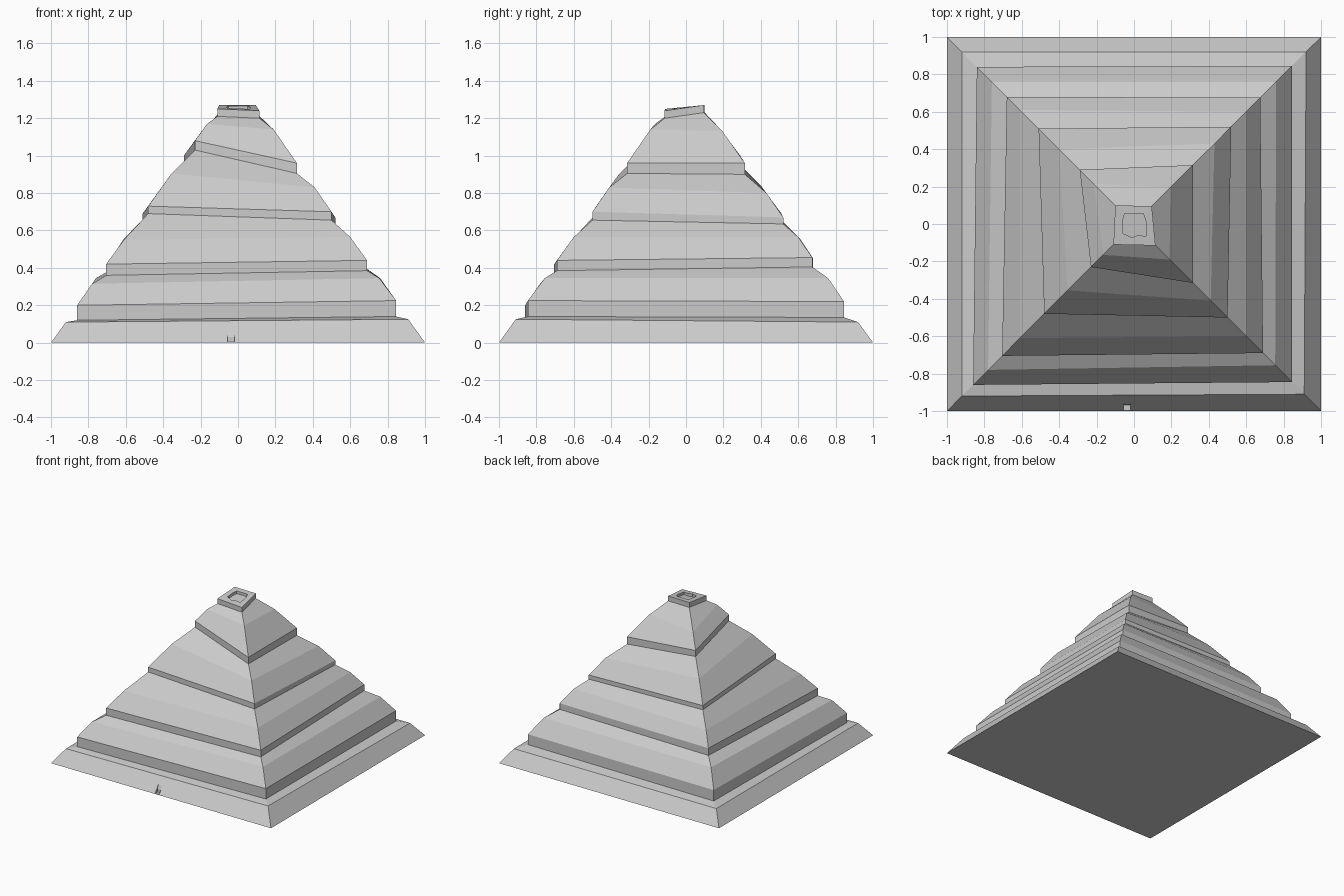
import bpy, bmesh

if "Cube" in bpy.data.objects:
    bpy.data.objects.remove(bpy.data.objects["Cube"])

SIGNS = [(-1, -1), (1, -1), (1, 1), (-1, 1)]  # front-left, front-right, back-right, back-left

# Each ring: distance from the axis per corner, height per corner
RINGS = [
    ((1, 1, 1, 1), (0, 0, 0, 0)),
    ((.92, .91, .92, .92), (.11, .125, .11, .11)),
    ((.86, .845, .845, .84), (.12, .14, .135, .12)),
    ((.86, .845, .845, .84), (.20, .225, .22, .21)),
    ((.78, .755, .76, .76), (.315, .345, .345, .345)),
    ((.705, .69, .675, .68), (.36, .385, .405, .39)),
    ((.705, .69, .675, .68), (.42, .44, .455, .45)),
    ((.61, .60, .60, .61), (.55, .565, .565, .555)),
    ((.48, .50, .52, .51), (.69, .655, .635, .655)),
    ((.48, .50, .52, .51), (.73, .70, .67, .69)),
    ((.355, .41, .43, .40), (.905, .83, .80, .84)),
    ((.23, .315, .315, .29), (1.03, .905, .90, .95)),
    ((.23, .315, .315, .29), (1.08, .96, .96, 1.0)),
    ((.165, .19, .195, .215), (1.17, 1.14, 1.13, 1.10)),
    ((.11, .115, .095, .10), (1.21, 1.20, 1.23, 1.23)),
    ((.11, .115, .095, .10), (1.25, 1.24, 1.27, 1.27)),
]


def loft(name, rings):
    """Skin a stack of closed rings and cap both ends."""
    bm = bmesh.new()
    loops = [[bm.verts.new(p) for p in ring] for ring in rings]
    n = len(loops[0])
    for a, b in zip(loops, loops[1:]):
        for i in range(n):
            j = (i + 1) % n
            bm.faces.new((a[i], a[j], b[j], b[i]))
    bm.faces.new(loops[0][::-1])
    bm.faces.new(loops[-1])
    bmesh.ops.recalc_face_normals(bm, faces=bm.faces)
    mesh = bpy.data.meshes.new(name)
    bm.to_mesh(mesh)
    bm.free()
    obj = bpy.data.objects.new(name, mesh)
    bpy.context.collection.objects.link(obj)
    return obj


def cut(target, cutter):
    """Subtract a cutter and discard it."""
    mod = target.modifiers.new("cut", 'BOOLEAN')
    mod.operation = 'DIFFERENCE'
    mod.solver = 'EXACT'
    mod.object = cutter
    bpy.context.view_layer.objects.active = target
    bpy.ops.object.modifier_apply(modifier=mod.name)
    bpy.data.objects.remove(cutter)


# Weathered stepped body
pyramid = loft("stepped_pyramid", [
    [(sx * r, sy * r, z) for (sx, sy), r, z in zip(SIGNS, radii, heights)]
    for radii, heights in RINGS])

# Shallow irregular pit in the summit, floor tilted with the top
pit = [(-.05, .055), (.05, .055), (.065, .01), (.065, -.065),
       (.02, -.06), (-.01, -.072), (-.06, -.05), (-.06, .02)]
cut(pyramid, loft("pit_cutter", [
    [(x, y, 1.237 + .13 * y) for x, y in pit],
    [(x, y, 1.4) for x, y in pit]]))

# Small doorway notch at the foot of the front face
door = [(-1.1, .004), (-.968, .004), (-.968, .03), (-.954, .06), (-1.1, .06)]
cut(pyramid, loft("door_cutter", [[(x, y, z) for y, z in door] for x in (-.055, -.018)]))
